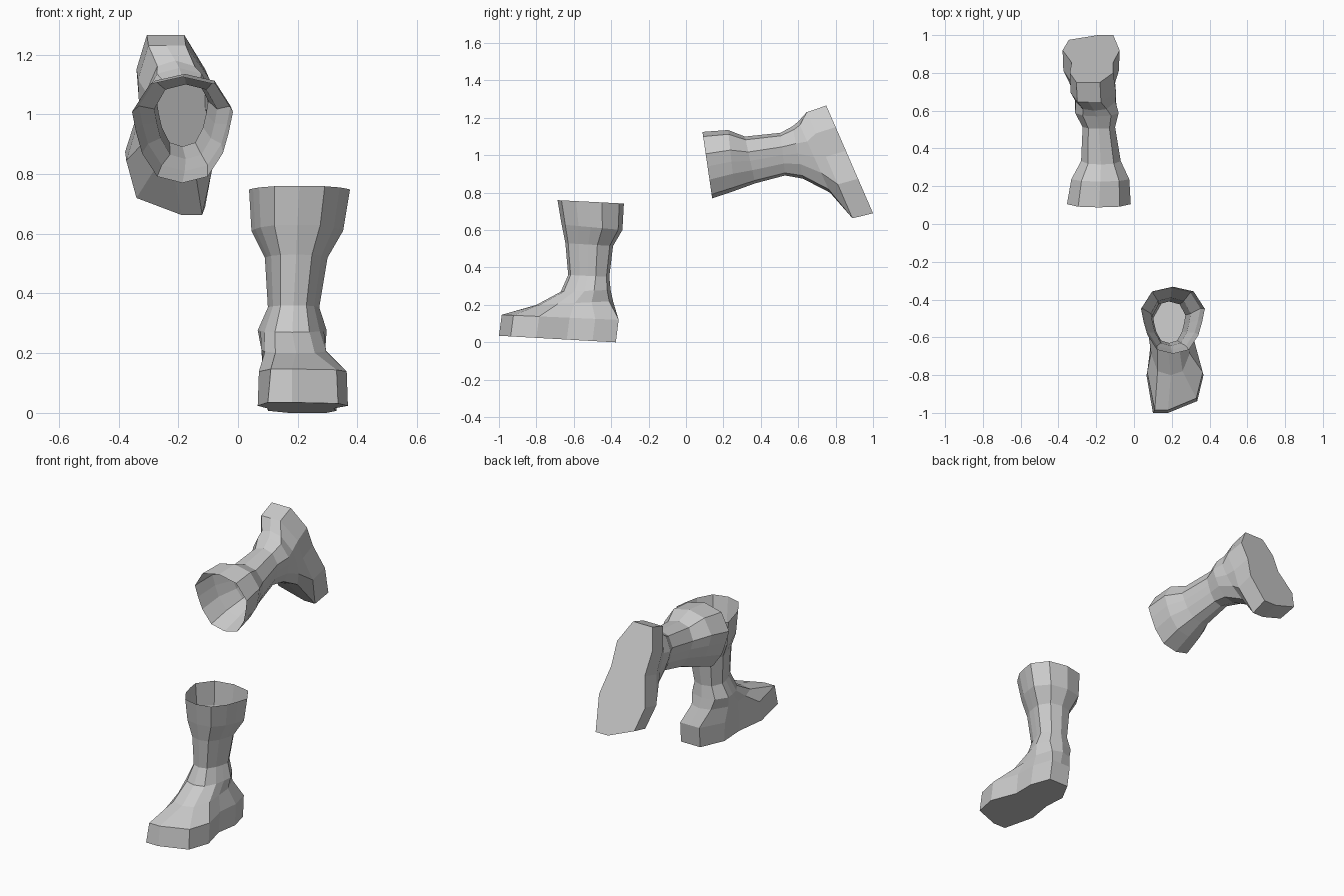
import bpy, bmesh

# Cross-sections, 12 points each: front, five down the right, back, five up the left.
# t runs from front (0) to back (1); x is the sideways position.
FOOT_T = [0, .10, .32, .58, .80, 1, 1, 1, .80, .58, .32, 0]
SOLE_X = [.18, .335, .368, .32, .33, .295, .235, .17, .10, .10, .066, .10]
UPPER_X = [.18, .33, .364, .32, .325, .29, .23, .165, .085, .09, .07, .11]
INSTEP_T = [0, .05, .28, .50, .72, .95, 1, .95, .72, .50, .28, .05]
INSTEP_X = [.195, .257, .295, .292, .288, .25, .19, .125, .078, .078, .09, .125]
SHAFT_T = [0, .06, .28, .48, .67, .93, 1, .93, .67, .48, .28, .06]
SHAFT_W = [0, .5, .80, .92, 1, .65, 0, -.65, -1, -.92, -.80, -.5]


def shaft(left, right):
    mid, half = (left + right) / 2, (right - left) / 2
    return SHAFT_T, [mid + half * w for w in SHAFT_W]


SECTIONS = [
    (FOOT_T, SOLE_X),
    (FOOT_T, UPPER_X),
    (INSTEP_T, INSTEP_X),
    shaft(.066, .297),
    shaft(.10, .272),
    shaft(.09, .30),
    shaft(.045, .352),
    shaft(.037, .375),
]


def make_boot(name, side, profile, shifts):
    """Loft the sections between the front and back lines; sole closed, top open."""
    bm = bmesh.new()
    rings = []
    for (ts, xs), (fy, fz, by, bz), dx in zip(SECTIONS, profile, shifts):
        rings.append([bm.verts.new((side * x + dx, fy + (by - fy) * t, fz + (bz - fz) * t))
                      for t, x in zip(ts, xs)])
    for a, b in zip(rings, rings[1:]):
        for i in range(12):
            j = (i + 1) % 12
            bm.faces.new((a[i], a[j], b[j], b[i]))
    bm.faces.new(rings[0][::-1])
    bmesh.ops.recalc_face_normals(bm, faces=bm.faces)
    mesh = bpy.data.meshes.new(name)
    bm.to_mesh(mesh)
    bm.free()
    obj = bpy.data.objects.new(name, mesh)
    bpy.context.collection.objects.link(obj)


# Standing boot: front (y, z) and back (y, z) of each section, sole to top
make_boot("standing_boot", 1, [
    (-1.0, .035, -.375, 0),
    (-.985, .147, -.36, .12),
    (-.80, .20, -.39, .22),
    (-.67, .27, -.403, .28),
    (-.63, .36, -.41, .35),
    (-.645, .53, -.39, .515),
    (-.665, .63, -.34, .60),
    (-.687, .76, -.332, .742),
], [0] * 8)

# Raised boot: mirrored, leg swung back with the toe pointing down
make_boot("raised_boot", -1, [
    (1.0, .69, .75, 1.266),
    (.89, .663, .645, 1.23),
    (.77, .80, .60, 1.18),
    (.625, .875, .57, 1.155),
    (.53, .892, .505, 1.12),
    (.37, .85, .315, 1.10),
    (.26, .81, .225, 1.135),
    (.14, .77, .088, 1.125),
], [-.01, -.01, -.02, -.015, 0, .02, .02, .02])
